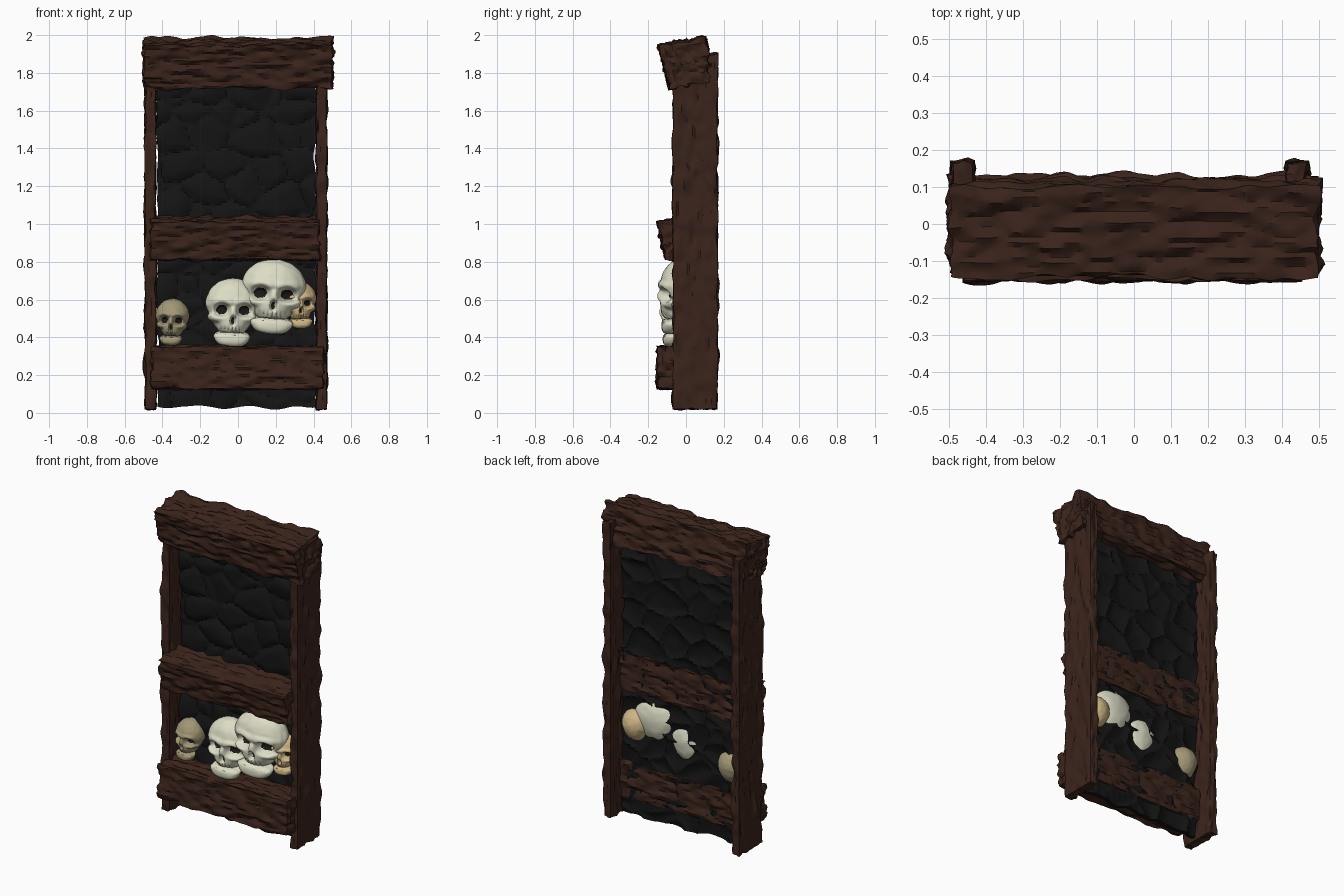
import bpy, bmesh, math
from mathutils import Vector, Matrix, noise

if "Cube" in bpy.data.objects:
    bpy.data.objects.remove(bpy.data.objects["Cube"])


def material(name, rgb):
    m = bpy.data.materials.new(name)
    m.diffuse_color = (*rgb, 1)
    m.use_nodes = True
    m.node_tree.nodes["Principled BSDF"].inputs["Base Color"].default_value = m.diffuse_color
    return m


WOOD = material("dark_wood", (0.042, 0.017, 0.011))
STONE = material("black_stone", (0.007, 0.007, 0.007))
BONE = material("pale_bone", (0.72, 0.72, 0.56))
AGED = material("aged_bone", (0.36, 0.31, 0.18))
TAN = material("tan_bone", (0.62, 0.47, 0.24))
VOID = material("socket_shadow", (0.012, 0.01, 0.008))


def finish(name, bm, mats, angle=35):
    me = bpy.data.meshes.new(name)
    bm.to_mesh(me)
    bm.free()
    for m in mats:
        me.materials.append(m)
    ob = bpy.data.objects.new(name, me)
    bpy.context.collection.objects.link(ob)
    bpy.ops.object.select_all(action='DESELECT')
    ob.select_set(True)
    bpy.context.view_layer.objects.active = ob
    bpy.ops.object.shade_smooth_by_angle(angle=math.radians(angle))
    return ob


def sliced_cube(cuts):
    # unit cube cut into cuts[i] segments along each axis
    bm = bmesh.new()
    bmesh.ops.create_cube(bm, size=1)
    for axis, n in enumerate(cuts):
        no = Vector((0, 0, 0))
        no[axis] = 1
        for k in range(1, n):
            bmesh.ops.bisect_plane(bm, geom=bm.verts[:] + bm.edges[:] + bm.faces[:],
                                   plane_co=no * (k / n - 0.5), plane_no=no)
    return bm


def timber(name, x0, x1, section, long_axis, cuts, seed, amp=0.02):
    # section: (y, z) of front-bottom, back-bottom, back-top, front-top
    bm = sliced_cube(cuts)
    fb, bb, bt, ft = (Vector(p) for p in section)
    for v in bm.verts:
        u, t, w = (c + 0.5 for c in v.co)
        yz = fb.lerp(bb, t).lerp(ft.lerp(bt, t), w)
        v.co = (x0 + (x1 - x0) * u, yz.x, yz.y)
    bm.normal_update()
    freq = Vector((30, 30, 30))
    freq[long_axis] = 9
    off = Vector((seed * 7.3, seed * 3.1, seed * 5.7))
    for v, n in [(v, v.normal.copy()) for v in bm.verts]:
        p = Vector(a * b for a, b in zip(v.co, freq)) + off
        q = Vector((v.co.x * 14, v.co.y * 14, v.co.z * 14)) + off
        v.co += n * amp * (0.7 * noise.noise(p) + 0.3 * noise.noise(p * 2) + 0.35 * noise.noise(q))
    return finish(name, bm, [WOOD])


# wooden frame
for name, a, b, s in (("left_post", -0.49, -0.437, 1), ("right_post", 0.417, 0.467, 2)):
    timber(name, a, b, [(-0.068, 0.02), (0.165, 0.02), (0.165, 1.9), (-0.068, 1.9)], 2, (5, 16, 110), s)
timber("top_beam", -0.497, 0.497, [(-0.085, 1.72), (0.13, 1.75), (0.1, 1.985), (-0.145, 1.945)], 0, (80, 18, 20), 3, 0.03)
timber("middle_plank", -0.46, 0.428, [(-0.105, 0.815), (0.065, 0.81), (0.065, 1.045), (-0.15, 1.01)], 0, (74, 16, 18), 4, 0.025)
timber("lower_plank", -0.455, 0.45, [(-0.15, 0.13), (0.065, 0.13), (0.065, 0.35), (-0.15, 0.35)], 0, (74, 16, 18), 5, 0.025)

# cobbled stone back panel
bm = sliced_cube((64, 1, 130))
for v in bm.verts:
    side = v.co.y
    x, z = v.co.x * 0.84 - 0.008, 0.03 + (v.co.z + 0.5) * 1.72
    dist, _ = noise.voronoi(Vector((x * 5, 3.3, z * 6.5)))
    bump = 0.03 * min(1, (dist[1] - dist[0]) * 2.2) ** 0.5
    edge = 0.025 * noise.noise(Vector((x * 7, 0, z * 7)))
    v.co = (x + edge * 2 * abs(x), 0.06 + (0.012 if side > 0 else -0.012) - bump,
            z + edge * max(0, 1 - z * 4))
finish("stone_panel", bm, [STONE])


def blob(u, w, cu, cw, ru, rw):
    return math.exp(-(((u - cu) / ru) ** 2 + ((w - cw) / rw) ** 2) ** 2)


def skull_point(d):
    # unit sphere direction -> cranium and face, height 1, facing -y
    front = max(0, -d.y)
    x, y = 0.4 * d.x, 0.45 * d.y
    z = 0.62 + (0.38 if d.z > 0 else 0.42) * d.z
    low = min(1, max(0, (0.6 - z) / 0.35))
    if d.z < 0:
        r = max(1e-4, math.sqrt(max(0, 1 - d.z * d.z)))
        k = max(0, 1 - d.z ** 6) ** (1 / 6) / r
        x, y = x * min(k, 2.6), y * (min(k, 2.6) if d.y < 0 else 1)
    x *= 1 - 0.42 * low
    dark = 0
    if front > 0.05:
        ax = abs(x)
        y -= 0.05 * blob(ax, z, 0.15, 0.66, 0.18, 0.06)            # brow
        cheek = blob(ax, z, 0.26, 0.42, 0.11, 0.06)
        x += math.copysign(0.05 * cheek, x)
        y -= 0.03 * cheek
        y -= 0.06 * blob(x, z, 0, 0.5, 0.05, 0.07)                 # nasal bone
        eye = blob(ax, z, 0.165, 0.54, 0.105, 0.09)
        nose = blob(x, z, 0, 0.385, 0.03 + 0.12 * max(0, 0.44 - z), 0.07)
        y += 0.24 * eye + 0.16 * nose
        y += 0.10 * blob(ax, z, 0.27, 0.3, 0.07, 0.07)             # hollow cheek
        y += 0.035 * blob(x, z, 0, 0.25, 0.2, 0.06) * abs(math.cos(x * 58)) ** 4
        dark = max(eye, nose)
    return Vector((x, y, z)), dark


def jaw_point(d):
    s = [math.copysign(abs(c) ** 0.7, c) for c in d]
    x = s[0] * (0.25 + 0.06 * s[2])
    y = -0.2 + 0.22 * s[1]
    z = 0.11 + 0.105 * s[2] + 0.06 * max(0, s[1])
    if d.y < 0:
        y += 0.03 * abs(math.cos(x * 58)) ** 4 * max(0, s[2])
    return Vector((x, y, z)), 0


def skull(name, loc, size, roll, yaw, bone):
    bm = bmesh.new()
    for sub, shape in ((6, skull_point), (4, jaw_point)):
        part = bmesh.ops.create_icosphere(bm, subdivisions=sub, radius=1)["verts"]
        dark = {}
        for v in part:
            d = v.co.normalized()
            v.co, dark[v] = shape(d)
            v.co += d * 0.008 * noise.noise(v.co * 9 + Vector(loc) * 20)
        for f in {f for v in part for f in v.link_faces}:
            if min(dark[v] for v in f.verts) > 0.62:
                f.material_index = 1
    bm.transform(Matrix.Translation(loc) @ Matrix.Rotation(roll, 4, 'Y') @ Matrix.Rotation(yaw, 4, 'Z')
                 @ Matrix.Diagonal((*size, 1)) @ Matrix.Translation((0, 0, -0.5)))
    return finish(name, bm, [bone, VOID], 50)


# skulls resting between the planks
skull("middle_skull", (-0.03, -0.03, 0.53), (0.36, 0.22, 0.365), 0.04, 0.05, BONE)
skull("large_skull", (0.185, -0.025, 0.615), (0.43, 0.25, 0.4), 0.08, 0.05, BONE)
skull("left_small_skull", (-0.348, 0.022, 0.48), (0.225, 0.19, 0.25), 0.05, -0.1, AGED)
skull("right_small_skull", (0.325, 0.025, 0.57), (0.23, 0.2, 0.25), -0.05, 0.1, TAN)
